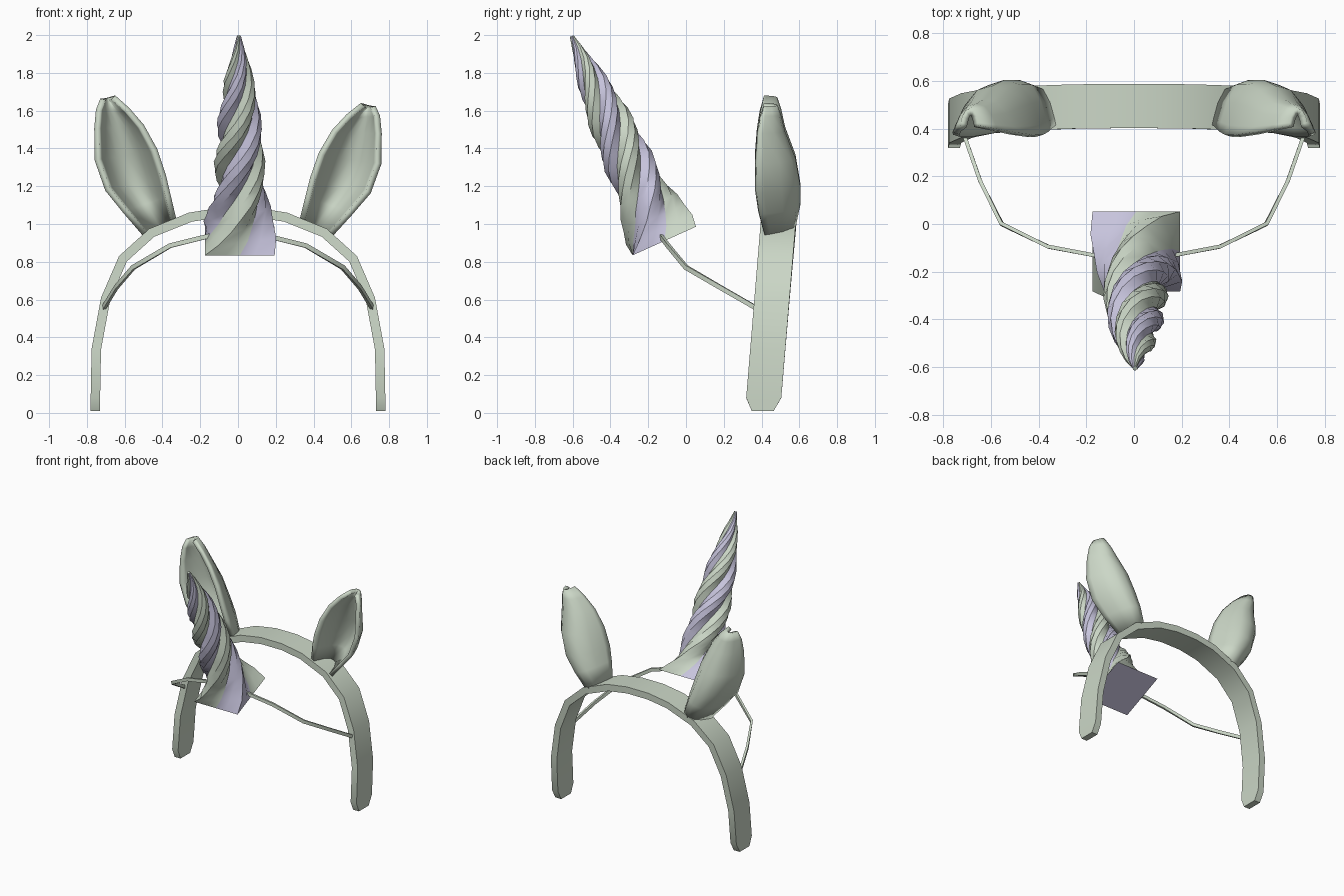
import bpy, math
from mathutils import Vector

if "Cube" in bpy.data.objects:
    bpy.data.objects.remove(bpy.data.objects["Cube"])


def material(name, rgb):
    m = bpy.data.materials.new(name)
    m.diffuse_color = (*rgb, 1)
    m.use_nodes = True
    m.node_tree.nodes["Principled BSDF"].inputs["Base Color"].default_value = m.diffuse_color
    return m


GREEN = material("pale green", (0.60, 0.68, 0.57))
LILAC = material("pale lilac", (0.57, 0.55, 0.72))


def make(name, verts, faces, mats, angle=35):
    me = bpy.data.meshes.new(name)
    me.from_pydata([tuple(v) for v in verts], [], faces)
    for m in mats:
        me.materials.append(m)
    ob = bpy.data.objects.new(name, me)
    bpy.context.collection.objects.link(ob)
    bpy.ops.object.select_all(action='DESELECT')
    ob.select_set(True)
    bpy.context.view_layer.objects.active = ob
    bpy.ops.object.mode_set(mode='EDIT')
    bpy.ops.mesh.select_all(action='SELECT')
    bpy.ops.mesh.normals_make_consistent(inside=False)
    bpy.ops.object.mode_set(mode='OBJECT')
    bpy.ops.object.shade_smooth_by_angle(angle=math.radians(angle))
    return ob


def loft(rings):
    """Closed rings joined in order, with end caps."""
    n = len(rings[0])
    verts = [v for r in rings for v in r]
    faces = [(i * n + j, i * n + (j + 1) % n, (i + 1) * n + (j + 1) % n, (i + 1) * n + j)
             for i in range(len(rings) - 1) for j in range(n)]
    last = (len(rings) - 1) * n
    faces += [tuple(range(n)), tuple(range(last, last + n))]
    return verts, faces


def lerp_table(table, t):
    for (a, va), (b, vb) in zip(table, table[1:]):
        if t <= b:
            return va + (vb - va) * (t - a) / (b - a)
    return table[-1][1]


# Headband: rectangular section swept along an arch, leaning back with height
half = [(0.78, 0.01), (0.78, 0.08), (0.775, 0.34), (0.725, 0.61), (0.63, 0.83),
        (0.47, 0.975), (0.26, 1.06), (0.09, 1.087)]
arch = half + [(-x, z) for x, z in reversed(half)]
rings = []
for i, (x, z) in enumerate(arch):
    a, b = arch[max(i - 1, 0)], arch[min(i + 1, len(arch) - 1)]
    t = Vector((b[0] - a[0], b[1] - a[1])).normalized()
    ix, iz = x - t.y * 0.05, z + t.x * 0.05
    if (x * t.y - z * t.x) < 0:
        ix, iz = x - t.y * 0.05, z + t.x * 0.05
    # the inner side is the one nearer the middle of the arch
    if math.hypot(ix, iz - 0.4) > math.hypot(x, z - 0.4):
        ix, iz = x + t.y * 0.05, z - t.x * 0.05
    c = 0.405 + 0.09 * z / 1.09
    w = 0.058 if z < 0.05 else 0.093
    rings.append([(x, c - w, z), (x, c + w, z), (ix, c + w, iz), (ix, c - w, iz)])
make("headband", *loft(rings), [GREEN])

# Ears: dished leaf shells, one slightly taller
# inner x, inner z, outer x, outer z, rim y, back y
EAR = [(0.34, 1.02, 0.49, 0.945, 0.415, 0.565),
       (0.37, 1.14, 0.595, 1.06, 0.385, 0.59),
       (0.395, 1.24, 0.69, 1.17, 0.37, 0.59),
       (0.44, 1.37, 0.745, 1.32, 0.37, 0.565),
       (0.51, 1.49, 0.747, 1.48, 0.38, 0.51),
       (0.585, 1.57, 0.738, 1.57, 0.395, 0.49),
       (0.66, 1.63, 0.715, 1.62, 0.41, 0.47)]


def ear(name, side, lift):
    cols = 9
    verts = []
    for k, (xi, zi, xo, zo, rim, back) in enumerate(EAR):
        for j in range(cols):
            s = -math.cos(math.pi * j / (cols - 1))
            f = (s + 1) / 2
            y = rim + (back - rim) * (1 - abs(s) ** 2.6)
            z = zi + (zo - zi) * f + lift * k / (len(EAR) - 1)
            verts.append((side * (xi + (xo - xi) * f), y, z))
    faces = [(r * cols + j, r * cols + j + 1, (r + 1) * cols + j + 1, (r + 1) * cols + j)
             for r in range(len(EAR) - 1) for j in range(cols - 1)]
    ob = make(name, verts, faces, [GREEN], 50)
    mod = ob.modifiers.new("shell", 'SOLIDIFY')
    mod.thickness = 0.03
    mod.offset = 0


ear("right_ear", 1, 0.0)
ear("left_ear", -1, 0.04)

# Horn: four twisted lobes in alternating colours on a square base
BASE, TIP = Vector((0.01, -0.115, 0.91)), Vector((0.005, -0.605, 1.995))
axis = (TIP - BASE).normalized()
side = Vector((1, 0, 0))
back = axis.cross(side).normalized()
length = (TIP - BASE).length
RADIUS = [(0, 0.26), (0.135, 0.18), (0.3, 0.14), (0.45, 0.138), (0.7, 0.12),
          (0.9, 0.09), (1.05, 0.052), (1.15, 0.022), (1.21, 0.006)]
TWIST = [(0, 0), (0.19, 45), (0.457, 135), (0.70, 225), (1.21, 405)]
LOBE = [0.70, 0.93, 1.0, 0.93]                 # valley, flank, ridge, flank
SQUARE = [0.707, 0.765, 1.0, 0.765]
ROWS = 18
rings = []
for i in range(ROWS + 1):
    a = length * i / ROWS
    r, tw = lerp_table(RADIUS, a), lerp_table(TWIST, a)
    blend = min(1, a / 0.3)
    ring = []
    for j in range(16):
        ang = math.radians(j * 22.5 + tw)
        rr = r * (SQUARE[j % 4] * (1 - blend) + LOBE[j % 4] * blend)
        ring.append(BASE + axis * a + side * math.cos(ang) * rr + back * math.sin(ang) * rr)
    rings.append(ring)
horn = make("horn", *loft(rings), [GREEN, LILAC], 40)
for p in horn.data.polygons:
    if len(p.vertices) == 4:
        p.material_index = ((p.index % 16) // 4) % 2
    elif p.center.z < 1.2:
        p.material_index = 1

# Elastic strap from the band to the horn on each side
PATH = [(0.715, 0.38, 0.55), (0.645, 0.18, 0.665), (0.555, 0.0, 0.77),
        (0.36, -0.095, 0.885), (0.12, -0.14, 0.945)]
for name, sx in (("right_strap", 1), ("left_strap", -1)):
    rings = []
    for i, p in enumerate(PATH):
        a, b = Vector(PATH[max(i - 1, 0)]), Vector(PATH[min(i + 1, len(PATH) - 1)])
        t = (b - a).normalized()
        flat = t.cross(Vector((0, 0, 1))).normalized()
        up = flat.cross(t)
        ring = [Vector(p) + flat * u * 0.008 + up * v * 0.012
                for u, v in ((-1, -1), (1, -1), (1, 1), (-1, 1))]
        rings.append([(sx * q.x, q.y, q.z) for q in ring])
    make(name, *loft(rings), [GREEN])
